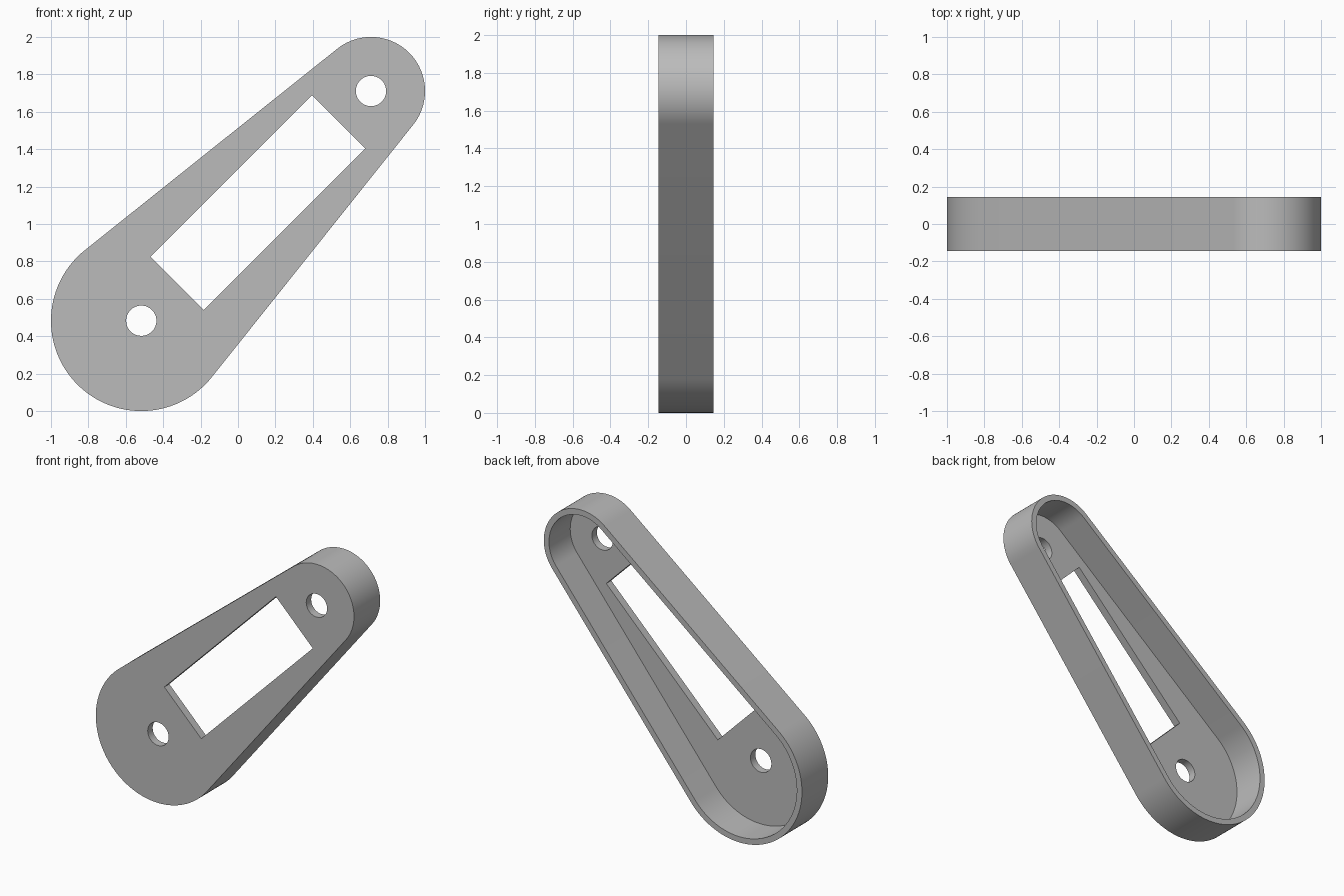
import bpy, bmesh
from math import sin, cos, pi, asin, hypot, radians
from mathutils import Vector

cube = bpy.data.objects.get("Cube")
if cube:
    bpy.data.objects.remove(cube, do_unlink=True)

BIG, BIG_R = Vector((-0.517, 0.483)), 0.483
SMALL, SMALL_R = Vector((0.711, 1.711)), 0.289
FRONT, BACK = -0.145, 0.145
WALL, FLOOR, HOLE_R = 0.04, 0.055, 0.081

grey = bpy.data.materials.new("plain grey")
grey.use_nodes = True
colour = (0.5, 0.5, 0.5, 1)
grey.diffuse_color = colour
grey.node_tree.nodes["Principled BSDF"].inputs["Base Color"].default_value = colour


def arc(centre, radius, start, end, steps):
    return [centre + radius * Vector((cos(a), sin(a)))
            for a in (start + (end - start) * i / steps for i in range(steps + 1))]


def tapered_outline(inset):
    """Two end arcs joined by their common tangents."""
    axis = SMALL - BIG
    lean = asin((BIG_R - SMALL_R) / axis.length)
    heading = pi / 4
    side = pi / 2 - lean
    return (arc(SMALL, SMALL_R - inset, heading - side, heading + side, 48)
            + arc(BIG, BIG_R - inset, heading + side, heading + 2 * pi - side, 64))


def prism(name, points, y0, y1):
    """Extrude an outline in the xz plane from y0 to y1."""
    bm = bmesh.new()
    face = bm.faces.new([bm.verts.new((p.x, y0, p.y)) for p in points])
    out = bmesh.ops.extrude_face_region(bm, geom=[face])
    moved = [v for v in out["geom"] if isinstance(v, bmesh.types.BMVert)]
    bmesh.ops.translate(bm, verts=moved, vec=(0, y1 - y0, 0))
    bmesh.ops.recalc_face_normals(bm, faces=bm.faces)
    mesh = bpy.data.meshes.new(name)
    bm.to_mesh(mesh)
    bm.free()
    mesh.materials.append(grey)
    obj = bpy.data.objects.new(name, mesh)
    bpy.context.collection.objects.link(obj)
    return obj


# Tapered outer body
cover = prism("tapered_cover", tapered_outline(0), FRONT, BACK)

# Hollow back, slanted window and the two round holes
along, across = Vector((1, 1)).normalized(), Vector((-1, 1)).normalized()
middle, half_length, half_width = Vector((0.106, 1.114)), 0.611, 0.202
window = [middle + along * half_length * i + across * half_width * j
          for i, j in ((-1, -1), (1, -1), (1, 1), (-1, 1))]
cutters = [
    prism("cavity_cutter", tapered_outline(WALL), FRONT + FLOOR, BACK + 0.1),
    prism("window_cutter", window, FRONT - 0.1, BACK + 0.2),
]
for name, centre in (("lower_hole_cutter", BIG), ("upper_hole_cutter", SMALL)):
    cutters.append(prism(name, arc(centre, HOLE_R, 0, 2 * pi, 48)[:-1],
                         FRONT - 0.1, BACK + 0.2))

bpy.context.view_layer.objects.active = cover
for cutter in cutters:
    cutter.hide_render = True
    cut = cover.modifiers.new(cutter.name, "BOOLEAN")
    cut.operation = "DIFFERENCE"
    cut.solver = "EXACT"
    cut.object = cutter
    bpy.ops.object.modifier_apply(modifier=cut.name)
for cutter in cutters:
    bpy.data.objects.remove(cutter, do_unlink=True)

# Smooth round ends, crisp rims
bpy.ops.object.select_all(action="DESELECT")
cover.select_set(True)
bpy.ops.object.shade_smooth_by_angle(angle=radians(30))
